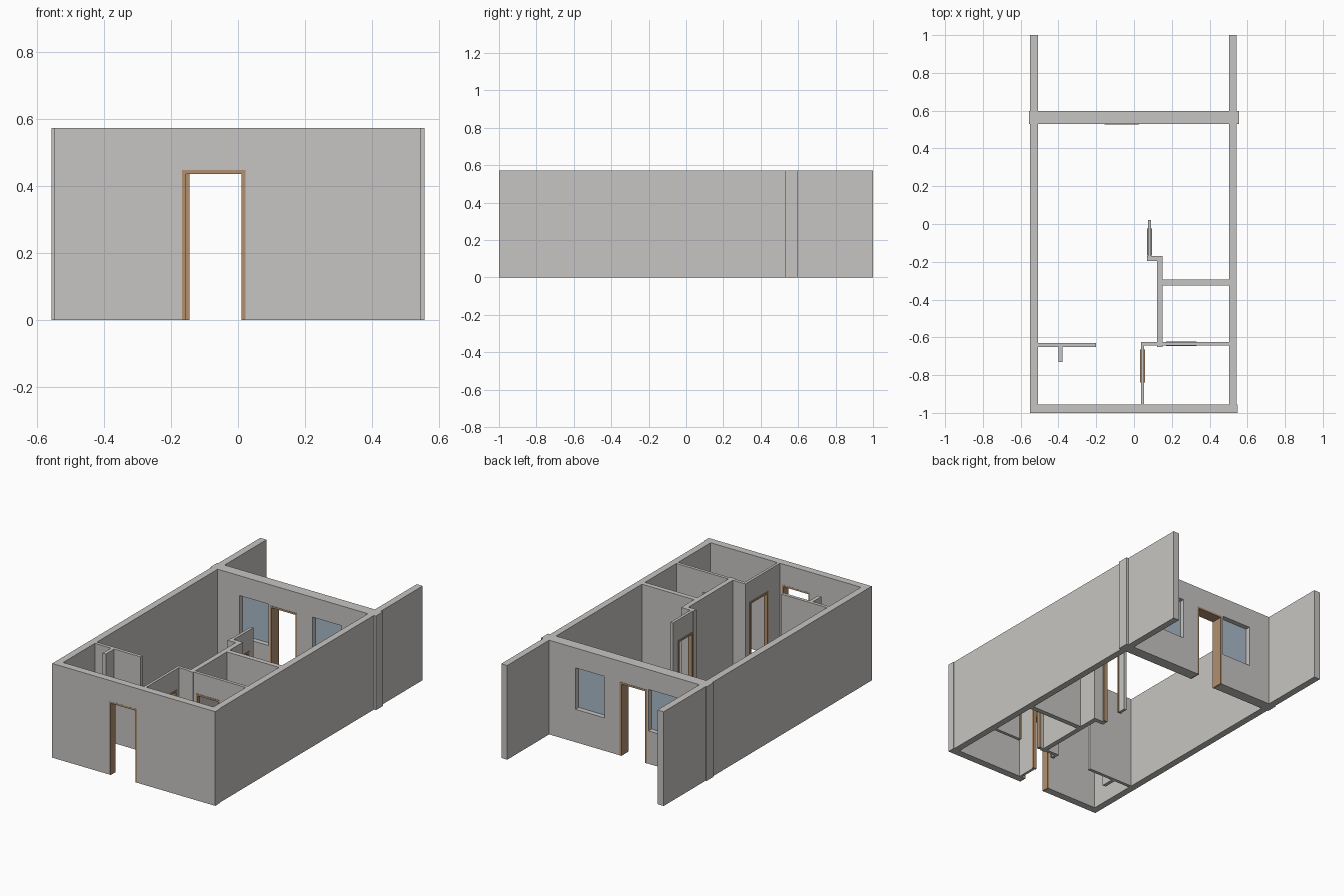
import bpy
import bmesh
from mathutils import Vector

if "Cube" in bpy.data.objects:
    bpy.data.objects.remove(bpy.data.objects["Cube"], do_unlink=True)

HEIGHT = 0.573
DOOR_TOP = 0.447
TRIM = 0.011


def material(name, rgb):
    mat = bpy.data.materials.new(name)
    mat.use_nodes = True
    colour = (*rgb, 1.0)
    mat.diffuse_color = colour
    mat.node_tree.nodes["Principled BSDF"].inputs["Base Color"].default_value = colour
    return mat


PLASTER = material("warm grey plaster", (0.57, 0.56, 0.54))
WOOD = material("brown door wood", (0.44, 0.28, 0.16))
GLASS = material("pale blue glass", (0.40, 0.49, 0.58))


def box(name, xs, ys, zs, mat):
    """Box between pairs of x, y and z limits."""
    low, high = Vector((xs[0], ys[0], zs[0])), Vector((xs[1], ys[1], zs[1]))
    bm = bmesh.new()
    bmesh.ops.create_cube(bm, size=1.0)
    for v in bm.verts:
        v.co = (low + high) / 2 + v.co * (high - low)
    mesh = bpy.data.meshes.new(name)
    bm.to_mesh(mesh)
    bm.free()
    mesh.materials.append(mat)
    obj = bpy.data.objects.new(name, mesh)
    bpy.context.collection.objects.link(obj)
    return obj


def cut(target, xs, ys, zs):
    """Cut a box-shaped opening out of a wall and remove the cutter."""
    cutter = box("cutter", xs, ys, zs, PLASTER)
    cutter.hide_render = True
    mod = target.modifiers.new("opening", 'BOOLEAN')
    mod.operation = 'DIFFERENCE'
    mod.solver = 'EXACT'
    mod.object = cutter
    bpy.context.view_layer.update()
    graph = bpy.context.evaluated_depsgraph_get()
    mesh = bpy.data.meshes.new_from_object(target.evaluated_get(graph))
    target.modifiers.clear()
    target.data = mesh
    bpy.data.objects.remove(cutter, do_unlink=True)


def wall(name, xs, ys):
    return box(name, xs, ys, (0, HEIGHT), PLASTER)


def door(target, name, axis, span, depth, proud=0.002):
    """Doorway with a wooden lining; span runs along the wall, depth through it."""
    def order(a, b):
        return (a, b) if axis == 'x' else (b, a)
    a, b = span
    lining = (depth[0] - proud, depth[1] + proud)
    through = (depth[0] - 0.05, depth[1] + 0.05)
    cut(target, *order(span, through), (-0.1, DOOR_TOP))
    for side, jamb in (("first", (a, a + TRIM)), ("second", (b - TRIM, b))):
        box(f"{name}_{side}_jamb", *order(jamb, lining), (0, DOOR_TOP), WOOD)
    box(f"{name}_head", *order((a + TRIM, b - TRIM), lining),
        (DOOR_TOP - TRIM, DOOR_TOP), WOOD)


# Outer walls
wall("left_side_wall", (0.503, 0.543), (-0.955, 1.0))
wall("right_side_wall", (-0.55, -0.508), (-0.955, 1.0))
front = wall("front_wall", (-0.55, 0.547), (-1.0, -0.955))
back = wall("back_wall", (-0.557, 0.557), (0.53, 0.597))
door(front, "front_door", 'x', (-0.167, 0.022), (-1.0, -0.955), 0.0005)
door(back, "back_door", 'x', (-0.156, 0.027), (0.53, 0.597))

# Back windows with recessed glass
for name, span in (("left_window", (0.13, 0.325)), ("right_window", (-0.362, -0.165))):
    cut(back, span, (0.4, 0.7), (0.2, 0.452))
    box(name + "_glass", span, (0.56, 0.567), (0.2, 0.452), GLASS)

# Kitchen partition and its short return
wall("right_partition", (-0.508, -0.20), (-0.65, -0.63))
wall("partition_stub", (-0.40, -0.378), (-0.73, -0.65))

# Small rooms along the left side
bath = wall("bathroom_front_wall", (0.036, 0.503), (-0.644, -0.625))
door(bath, "bathroom_door", 'x', (0.17, 0.33), (-0.644, -0.625))
wall("bathroom_back_wall", (0.152, 0.503), (-0.325, -0.295))
wall("corridor_wall", (0.122, 0.152), (-0.65, -0.17))
wall("corridor_return", (0.068, 0.122), (-0.197, -0.17))

# Thin walls with doors
entry = wall("entry_wall", (0.037, 0.053), (-0.955, -0.644))
door(entry, "entry_room_door", 'y', (-0.84, -0.665), (0.037, 0.053), 0.004)
living = wall("living_wall", (0.073, 0.090), (-0.17, 0.02))
door(living, "living_room_door", 'y', (-0.166, -0.025), (0.073, 0.090), 0.004)
